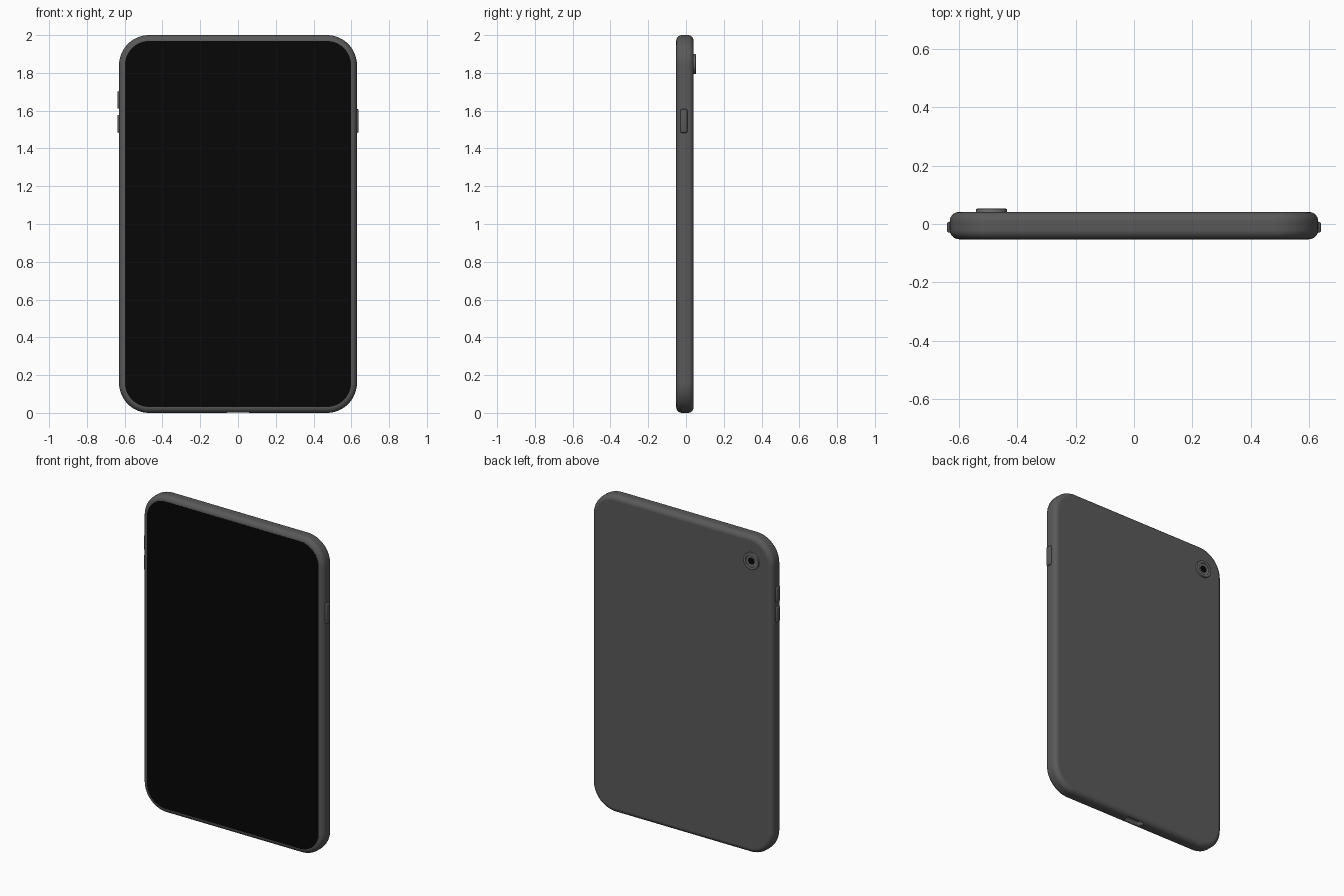
import bpy, bmesh, math

if "Cube" in bpy.data.objects:
    bpy.data.objects.remove(bpy.data.objects["Cube"])

MID_Z = 1.0
DARK_GREY = (0.1, 0.1, 0.1, 1)
MID_GREY = (0.15, 0.15, 0.15, 1)
BLACK = (0.002, 0.002, 0.002, 1)


def finish(name, bm, color=DARK_GREY, angle=35):
    bmesh.ops.recalc_face_normals(bm, faces=bm.faces)
    me = bpy.data.meshes.new(name)
    bm.to_mesh(me)
    bm.free()
    ob = bpy.data.objects.new(name, me)
    bpy.context.collection.objects.link(ob)
    mat = bpy.data.materials.new(name + "_colour")
    mat.diffuse_color = color
    mat.use_nodes = True
    mat.node_tree.nodes["Principled BSDF"].inputs["Base Color"].default_value = mat.diffuse_color
    me.materials.append(mat)
    bpy.ops.object.select_all(action='DESELECT')
    ob.select_set(True)
    bpy.context.view_layer.objects.active = ob
    bpy.ops.object.shade_smooth_by_angle(angle=math.radians(angle))
    return ob


def outline(hw, hh, r, seg=16):
    pts = []
    for k, (sx, sz) in enumerate([(1, 1), (-1, 1), (-1, -1), (1, -1)]):
        for i in range(seg + 1):
            a = math.pi / 2 * (k + i / seg)
            pts.append((sx * (hw - r) + r * math.cos(a), sz * (hh - r) + r * math.sin(a)))
    return pts


def skin(bm, rings):
    n = len(rings[0])
    for a, b in zip(rings, rings[1:]):
        for i in range(n):
            bm.faces.new((a[i], a[(i + 1) % n], b[(i + 1) % n], b[i]))


def rounded_plate(name, hw, hh, r, y0, y1, bevel=0, steps=8, color=DARK_GREY):
    # rounded rectangle swept along y, with rounded front and back rims
    prof = [(0, y0), (0, y1)]
    if bevel:
        arc = [math.pi / 2 * i / steps for i in range(steps + 1)]
        front = [(bevel * (1 - math.sin(a)), y0 + bevel * (1 - math.cos(a))) for a in arc]
        prof = front + [(d, y0 + y1 - y) for d, y in reversed(front)]
    bm = bmesh.new()
    rings = [[bm.verts.new((x, y, z + MID_Z)) for x, z in outline(hw - d, hh - d, r - d)]
             for d, y in prof]
    skin(bm, rings)
    bm.faces.new(rings[0])
    bm.faces.new(rings[-1])
    return finish(name, bm, color)


def lathe(name, prof, x, z, color, seg=48):
    # (radius, y) profile turned about the y axis
    bm = bmesh.new()
    rings = [[bm.verts.new((x + r * math.cos(2 * math.pi * i / seg), y,
                            z + r * math.sin(2 * math.pi * i / seg))) for i in range(seg)]
             for r, y in prof]
    skin(bm, rings)
    bm.faces.new(rings[-1])
    return finish(name, bm, color)


def block(name, x0, x1, y0, y1, z0, z1, bevel):
    bm = bmesh.new()
    bmesh.ops.create_cube(bm, size=1)
    for v in bm.verts:
        v.co = ((x0, x1)[v.co.x > 0], (y0, y1)[v.co.y > 0], (z0, z1)[v.co.z > 0])
    bmesh.ops.bevel(bm, geom=bm.edges[:], offset=bevel, segments=3, profile=0.5, affect='EDGES')
    return finish(name, bm)


# Body and screen
body = rounded_plate("body", 0.63, 1.0, 0.16, -0.052, 0.041, 0.032)
rounded_plate("screen", 0.599, 0.969, 0.13, -0.0528, -0.047, color=BLACK)

# Charging port recess in the bottom edge
cutter = block("port_cutter", -0.06, 0.06, -0.033, 0.022, -0.03, 0.03, 0.01)
cutter.hide_render = True
cutter.hide_viewport = True
mod = body.modifiers.new("port", 'BOOLEAN')
mod.operation = 'DIFFERENCE'
mod.solver = 'EXACT'
mod.object = cutter
weight = body.modifiers.new("clean_shading", 'WEIGHTED_NORMAL')
weight.keep_sharp = True

# Side buttons
for name, s, z0, z1 in [("power_button", 1, 1.483, 1.608),
                        ("volume_up_button", -1, 1.611, 1.703),
                        ("volume_down_button", -1, 1.483, 1.578)]:
    xs = sorted((s * 0.61, s * 0.639))
    block(name, xs[0], xs[1], -0.029, 0.007, z0, z1, 0.006)

# Rear camera: raised ring, recessed inner ring, dark lens
CX, CZ = -0.487, 1.847
lathe("camera_ring", [(0.053, 0.036), (0.053, 0.049), (0.052, 0.0515), (0.049, 0.0525),
                      (0.039, 0.0525), (0.037, 0.0515), (0.036, 0.047), (0.022, 0.045)],
      CX, CZ, MID_GREY)
lathe("camera_lens", [(0.022, 0.043), (0.022, 0.046), (0.015, 0.0468), (0.006, 0.047)],
      CX, CZ, BLACK)
